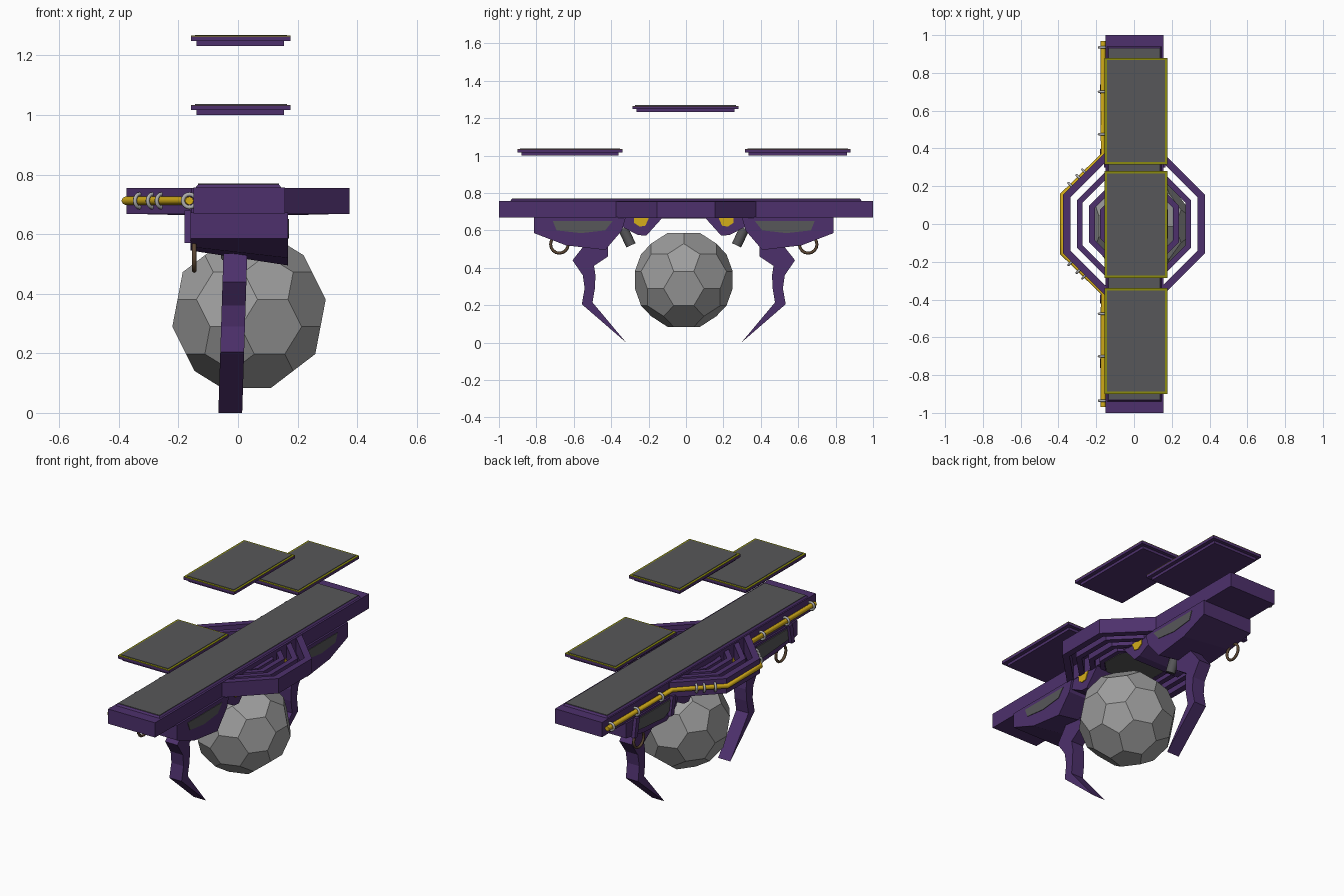
import bpy, bmesh, math
from mathutils import Vector

if "Cube" in bpy.data.objects:
    bpy.data.objects.remove(bpy.data.objects["Cube"])


def mat(name, r, g, b):
    m = bpy.data.materials.new(name)
    m.diffuse_color = (r, g, b, 1)
    m.use_nodes = True
    m.node_tree.nodes["Principled BSDF"].inputs["Base Color"].default_value = m.diffuse_color
    return m


PURPLE = mat("purple", 0.075, 0.03, 0.15)
SLATE = mat("dark_grey", 0.095, 0.095, 0.1)
STONE = mat("stone_grey", 0.34, 0.34, 0.34)
GOLD = mat("gold", 0.66, 0.42, 0.01)
OLIVE = mat("olive_trim", 0.26, 0.26, 0.005)
STEEL = mat("steel", 0.42, 0.42, 0.42)
BROWN = mat("brown", 0.11, 0.065, 0.035)
OFF = -0.012   # small y offset of the mirrored parts


def finish(bm, name, m):
    bmesh.ops.recalc_face_normals(bm, faces=bm.faces)
    me = bpy.data.meshes.new(name)
    bm.to_mesh(me)
    bm.free()
    me.materials.append(m)
    ob = bpy.data.objects.new(name, me)
    bpy.context.collection.objects.link(ob)
    return ob


def loft(name, a, b, m):
    """Solid between two matching outlines."""
    bm = bmesh.new()
    va = [bm.verts.new(p) for p in a]
    vb = [bm.verts.new(p) for p in b]
    bm.faces.new(va)
    bm.faces.new(vb)
    n = len(a)
    for i in range(n):
        j = (i + 1) % n
        bm.faces.new((va[i], va[j], vb[j], vb[i]))
    return finish(bm, name, m)


def box(name, x0, x1, y0, y1, z0, z1, m, inset=0.0):
    def rect(z, i):
        return [(x0 + i, y0 + i, z), (x1 - i, y0 + i, z), (x1 - i, y1 - i, z), (x0 + i, y1 - i, z)]
    return loft(name, rect(z0, 0), rect(z1, inset), m)


def prism(name, prof, x0, x1, m, s=1, lift=None):
    """Extrude a (y, z) profile along x, mirrored in y by s."""
    lift = lift or (lambda z: z)
    return loft(name, [(x0, s * y + OFF, lift(z)) for y, z in prof],
                [(x1, s * y + OFF, z) for y, z in prof], m)


def octagon_ring(name, outer, inner, z0, z1, m):
    bm = bmesh.new()
    loops = []
    for ap, z in ((outer, z0), (outer, z1), (inner, z1), (inner, z0)):
        r = ap / math.cos(math.pi / 8)
        loops.append([bm.verts.new((r * math.cos((i + .5) * math.pi / 4),
                                    r * math.sin((i + .5) * math.pi / 4), z)) for i in range(8)])
    for k in range(4):
        a, b = loops[k], loops[(k + 1) % 4]
        for i in range(8):
            j = (i + 1) % 8
            bm.faces.new((a[i], a[j], b[j], b[i]))
    return finish(bm, name, m)


def torus(name, loc, axis, R, r, m):
    bpy.ops.mesh.primitive_torus_add(location=loc, major_radius=R, minor_radius=r,
                                     major_segments=16, minor_segments=6)
    ob = bpy.context.object
    ob.name = name
    ob.rotation_euler = Vector(axis).to_track_quat('Z', 'Y').to_euler()
    ob.data.materials.append(m)
    bpy.ops.object.shade_smooth_by_angle(angle=math.radians(65))


def cylinder(name, p, q, r, m, sides=12):
    p, q = Vector(p), Vector(q)
    bpy.ops.mesh.primitive_cylinder_add(vertices=sides, radius=r, depth=(q - p).length,
                                        location=(p + q) / 2)
    ob = bpy.context.object
    ob.name = name
    ob.rotation_euler = (q - p).to_track_quat('Z', 'Y').to_euler()
    ob.data.materials.append(m)
    bpy.ops.object.shade_smooth_by_angle(angle=math.radians(40))


# Long deck with raised lip and dark walkway
box("deck_beam", -0.15, 0.157, -1, 1, 0.67, 0.757, PURPLE)
box("deck_lip", -0.142, 0.145, -0.94, 0.94, 0.757, 0.767, PURPLE, 0.008)
box("deck_walkway", -0.134, 0.137, -0.93, 0.93, 0.766, 0.77, SLATE)

# Concentric octagon rings around the middle
for i, (ro, ri) in enumerate(((0.375, 0.337), (0.303, 0.272), (0.237, 0.207), (0.18, 0.155))):
    octagon_ring(f"octagon_ring_{i}", ro, ri, 0.667 - 0.001 * i, 0.755 - 0.008 * i, PURPLE)
bpy.ops.mesh.primitive_cylinder_add(vertices=8, radius=0.165, depth=0.01, location=(0, 0, 0.668),
                                    rotation=(0, 0, math.pi / 8))
bpy.context.object.name = "underside_disc"
bpy.context.object.data.materials.append(SLATE)

# Ball: truncated icosahedron from points at thirds of icosahedron edges
ico = bmesh.new()
bmesh.ops.create_icosphere(ico, subdivisions=1, radius=1)
pts = []
for e in ico.edges:
    a, b = e.verts[0].co, e.verts[1].co
    pts += [a.lerp(b, 1 / 3).normalized(), a.lerp(b, 2 / 3).normalized()]
ico.free()
bm = bmesh.new()
for p in pts:
    bm.verts.new(p * 0.267 + Vector((0.037, OFF, 0.335)))
bmesh.ops.convex_hull(bm, input=bm.verts)
bmesh.ops.dissolve_limit(bm, angle_limit=math.radians(5), verts=bm.verts, edges=bm.edges)
finish(bm, "faceted_ball", STONE)

# Hanging pods, claws and fittings, mirrored front to back
HULL = [(0.31, 0.672), (0.33, 0.60), (0.42, 0.495), (0.63, 0.52), (0.80, 0.585), (0.80, 0.672)]
FIN = [(0.11, 0.672), (0.20, 0.572), (0.245, 0.575), (0.34, 0.625), (0.34, 0.672)]
CLAW = [(0.405, 0.53), (0.405, 0.46), (0.48, 0.41), (0.472, 0.36), (0.475, 0.29),
        (0.485, 0.215), (0.308, 0.0), (0.545, 0.205), (0.53, 0.29), (0.54, 0.36), (0.595, 0.44), (0.52, 0.535)]
CLAW[5], CLAW[7] = (0.488, 0.215), (0.545, 0.205)
for s, side in ((-1, "front"), (1, "back")):
    prism(f"{side}_pod", HULL, -0.16, 0.168, PURPLE, s,
          lambda z: z if z > 0.59 or z == 0.585 else 0.545 + (z - 0.495) * 0.5)
    prism(f"{side}_pod_fin", FIN, -0.15, 0.155, PURPLE, s)
    prism(f"{side}_gold_block", [(0.185, 0.67), (0.205, 0.625), (0.235, 0.62), (0.265, 0.64), (0.265, 0.67)],
          -0.155, 0.16, GOLD, s)
    # Claw leans slightly in x toward the tip
    claw = prism(f"{side}_claw", CLAW, -0.05, 0.03, PURPLE, s)
    for v in claw.data.vertices:
        v.co.x -= (0.5 - v.co.z) * 0.032
    # Side panels of the pod
    prism(f"{side}_pod_inner_panel", [(0.37, 0.66), (0.39, 0.605), (0.45, 0.575), (0.71, 0.595), (0.70, 0.66)],
          -0.166, -0.158, SLATE, s)
    prism(f"{side}_pod_outer_panel", [(0.38, 0.65), (0.42, 0.6), (0.55, 0.585), (0.68, 0.6), (0.70, 0.65)],
          0.166, 0.171, SLATE, s)
    for y in (0.36, 0.70):
        prism(f"{side}_pod_strut", [(y, 0.68), (y + 0.03, 0.68), (y + 0.05, 0.57), (y + 0.02, 0.57)],
              -0.18, -0.158, PURPLE, s)
    # Lamp and hanging hoop
    cylinder(f"{side}_lamp", (-0.03, s * 0.325 + OFF, 0.61), (-0.03, s * 0.282 + OFF, 0.52), 0.027, SLATE)
    torus(f"{side}_hoop", (-0.147, s * 0.665 + OFF, 0.525), (1, 0, 0), 0.047, 0.008, BROWN)

# Floating panels above
for name, y0, y1, z in (("front_panel", -0.9, -0.34, 1.0), ("middle_panel", -0.285, 0.28, 1.232),
                        ("back_panel", 0.315, 0.88, 1.0)):
    box(name + "_tray", -0.14, 0.155, y0 + 0.02, y1 - 0.02, z, z + 0.017, PURPLE)
    box(name + "_rim", -0.157, 0.177, y0, y1, z + 0.016, z + 0.031, PURPLE)
    box(name + "_trim", -0.157, 0.177, y0, y1, z + 0.031, z + 0.034, OLIVE)
    box(name + "_top", -0.144, 0.164, y0 + 0.013, y1 - 0.013, z + 0.033, z + 0.037, SLATE)

# Gold pipe along the left side with steel clamps
PIPE = [(-0.163, -0.97), (-0.163, -0.365), (-0.378, -0.155), (-0.378, 0.155), (-0.163, 0.365), (-0.163, 0.97)]
cu = bpy.data.curves.new("gold_pipe", 'CURVE')
cu.dimensions = '3D'
cu.bevel_depth = 0.014
cu.bevel_resolution = 2
cu.use_fill_caps = True
sp = cu.splines.new('POLY')
sp.points.add(len(PIPE) - 1)
for p, (x, y) in zip(sp.points, PIPE):
    p.co = (x, y, 0.712, 1)
cu.materials.append(GOLD)
bpy.context.collection.objects.link(bpy.data.objects.new("gold_pipe", cu))
for s in (-1, 1):
    for y in (0.475, 0.70, 0.935):
        torus("pipe_clamp", (-0.163, s * y, 0.712), (0, 1, 0), 0.022, 0.007, STEEL)
    for t in (0.22, 0.42, 0.56):
        torus("pipe_clamp", (-0.378 + 0.215 * t, s * (0.155 + 0.21 * t), 0.712),
              (1, s, 0), 0.022, 0.007, STEEL)
